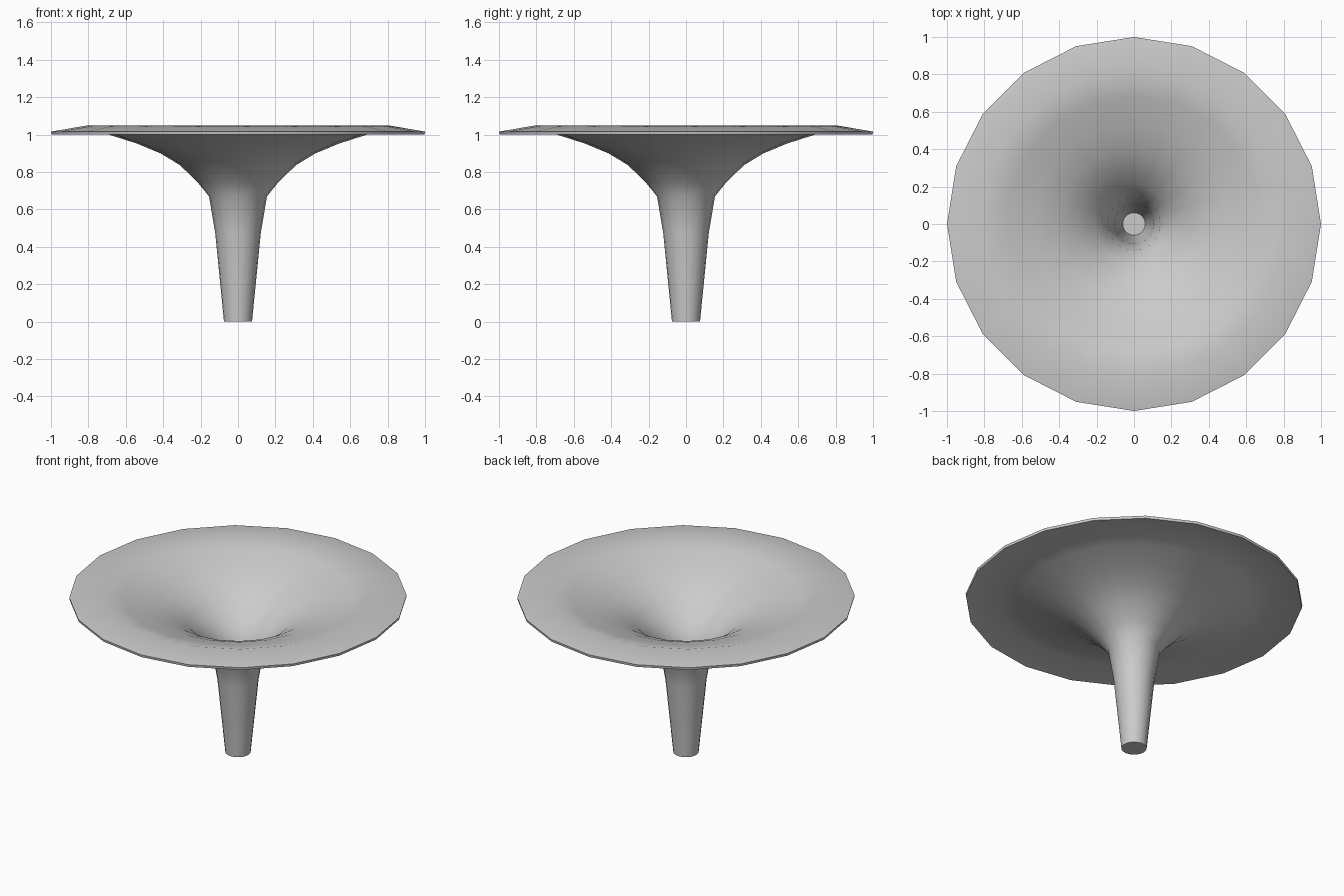
import bpy, bmesh, math

if "Cube" in bpy.data.objects:
    bpy.data.objects.remove(bpy.data.objects["Cube"])

SIDES = 20
# outer (underside) profile: stem foot up to the slightly drooping rim
PROFILE = [(0.075, 0.0), (0.122, 0.475), (0.155, 0.67), (0.22, 0.75),
           (0.312, 0.838), (0.415, 0.90), (0.54, 0.952), (0.69, 1.0),
           (0.81, 1.032), (0.997, 1.0)]


def lathe(name, profile, sides):
    bm = bmesh.new()
    rings = [[bm.verts.new((r * math.cos(2 * math.pi * i / sides),
                            r * math.sin(2 * math.pi * i / sides), z))
              for i in range(sides)] for r, z in profile]
    for a, b in zip(rings, rings[1:]):
        for i in range(sides):
            j = (i + 1) % sides
            bm.faces.new((a[i], a[j], b[j], b[i]))
    bm.faces.new(rings[0][::-1])  # closed foot
    mesh = bpy.data.meshes.new(name)
    bm.to_mesh(mesh)
    bm.free()
    obj = bpy.data.objects.new(name, mesh)
    bpy.context.collection.objects.link(obj)
    return obj


# flared funnel with a thin wall
funnel = lathe("funnel", PROFILE, SIDES)
bpy.context.view_layer.objects.active = funnel
funnel.select_set(True)
wall = funnel.modifiers.new("wall", 'SOLIDIFY')
wall.thickness = 0.016
wall.offset = -1
wall.use_even_offset = True
bpy.ops.object.modifier_apply(modifier="wall")
bpy.ops.object.shade_smooth_by_angle(angle=math.radians(35))
